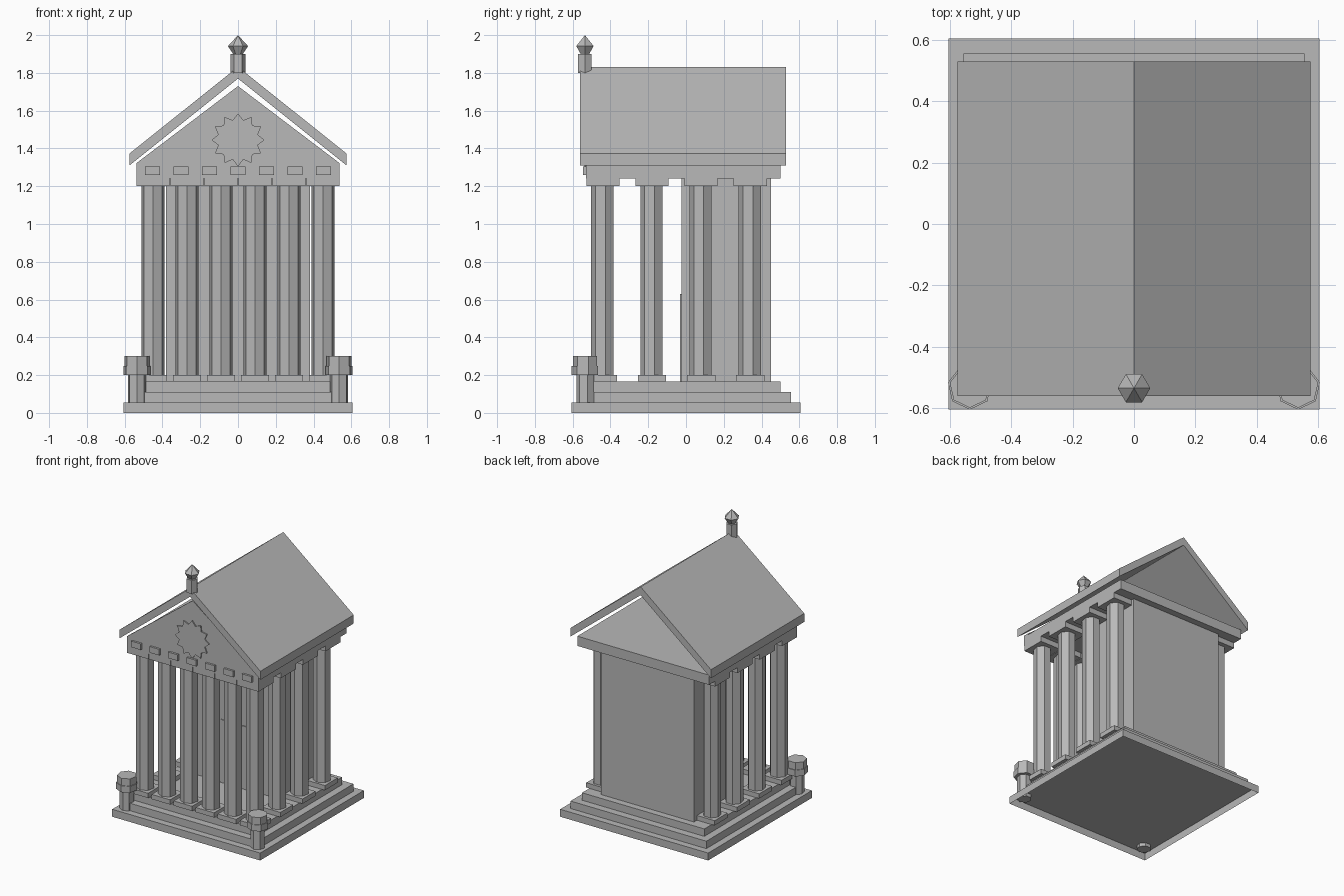
import bpy
import bmesh
from math import cos, sin, pi, radians

cube = bpy.data.objects.get("Cube")
if cube:
    bpy.data.objects.remove(cube, do_unlink=True)

stone = bpy.data.materials.new("grey_stone")
stone.use_nodes = True
GREY = (0.48, 0.48, 0.48, 1)
stone.diffuse_color = GREY
stone.node_tree.nodes["Principled BSDF"].inputs["Base Color"].default_value = GREY


def finish(name, bm):
    bmesh.ops.recalc_face_normals(bm, faces=bm.faces)
    mesh = bpy.data.meshes.new(name)
    bm.to_mesh(mesh)
    bm.free()
    mesh.materials.append(stone)
    obj = bpy.data.objects.new(name, mesh)
    bpy.context.collection.objects.link(obj)
    return obj


def box(name, x0, x1, y0, y1, z0, z1, open_bottom=False):
    bm = bmesh.new()
    bmesh.ops.create_cube(bm, size=1)
    for v in bm.verts:
        v.co.x = x1 if v.co.x > 0 else x0
        v.co.y = y1 if v.co.y > 0 else y0
        v.co.z = z1 if v.co.z > 0 else z0
    if open_bottom:
        low = [f for f in bm.faces if f.calc_center_median().z < z0 + 0.001]
        bmesh.ops.delete(bm, geom=low, context='FACES_ONLY')
    return finish(name, bm)


def turned(name, x, y, sides, profile, start):
    """Stack of regular polygons, given as (radius, height) pairs."""
    bm = bmesh.new()
    rings = []
    for r, z in profile:
        angles = [radians(start) + 2 * pi * i / sides for i in range(sides)]
        rings.append([bm.verts.new((x + r * cos(a), y + r * sin(a), z)) for a in angles])
    for low, high in zip(rings, rings[1:]):
        for i in range(sides):
            j = (i + 1) % sides
            bm.faces.new((low[i], low[j], high[j], high[i]))
    bm.faces.new(rings[0])
    bm.faces.new(rings[-1])
    bmesh.ops.remove_doubles(bm, verts=bm.verts, dist=0.0005)
    return finish(name, bm)


def extruded(name, outline, y0, y1):
    """Front outline in x and z, extruded from y0 to y1."""
    bm = bmesh.new()
    front = [bm.verts.new((x, y0, z)) for x, z in outline]
    back = [bm.verts.new((x, y1, z)) for x, z in outline]
    bm.faces.new(front)
    bm.faces.new(back)
    for i in range(len(outline)):
        j = (i + 1) % len(outline)
        bm.faces.new((front[i], front[j], back[j], back[i]))
    return finish(name, bm)


# Stepped base
box("base_slab", -0.605, 0.605, -0.605, 0.605, 0, 0.055, open_bottom=True)
box("middle_step", -0.555, 0.555, -0.555, 0.555, 0.055, 0.11)
box("top_step", -0.5, 0.5, -0.5, 0.5, 0.11, 0.165)

# Columns across the front and along both sides, with pads and capitals
spots = [(-0.45 + 0.18 * i, -0.44) for i in range(6)]
spots += [(side * 0.45, -0.44 + 0.26 * row) for side in (-1, 1) for row in (1, 2, 3)]
for x, y in spots:
    box("column_pad", x - 0.075, x + 0.075, y - 0.075, y + 0.075, 0.165, 0.2)
    turned("column", x, y, 7, [(0.062, 0.2), (0.062, 1.2)], -90)
    box("column_capital", x - 0.088, x + 0.088, y - 0.088, y + 0.088, 1.2, 1.24)

# Inner chamber and its door
box("chamber", -0.38, 0.38, -0.025, 0.45, 0.165, 1.24)
box("chamber_door", -0.12, 0.12, -0.032, -0.025, 0.165, 0.63)

# Beam and front gable
box("beam", -0.538, 0.538, -0.53, 0.5, 1.24, 1.312)
extruded("front_gable", [(-0.538, 1.312), (0.538, 1.312), (0.538, 1.322),
                         (0, 1.73), (-0.538, 1.322)], -0.53, -0.49)
for i in range(-3, 4):
    box("frieze_block", i * 0.151 - 0.039, i * 0.151 + 0.039, -0.545, -0.53, 1.26, 1.305)

# Sunburst plate on the gable
burst = []
for i in range(24):
    r = 0.14 if i % 2 == 0 else 0.108
    a = pi * i / 12
    burst.append((r * cos(a), 1.445 + r * sin(a)))
extruded("sunburst", burst, -0.538, -0.53)

# Pitched roof
extruded("roof", [(-0.575, 1.31), (0, 1.77), (0.575, 1.31),
                  (0.575, 1.373), (0, 1.832), (-0.575, 1.373)], -0.56, 0.53)

# Finial on the front of the ridge
turned("finial_post", 0, -0.535, 6, [(0.041, 1.8), (0.041, 1.9)], 0)
turned("finial_tip", 0, -0.535, 6, [(0.026, 1.9), (0.053, 1.942), (0, 2.0)], 0)

# Braziers on the front corners
for side in (-1, 1):
    x = side * 0.535
    turned("brazier_post", x, -0.532, 7, [(0.049, 0.03), (0.049, 0.2)], -90)
    turned("brazier_bowl", x, -0.532, 7,
           [(0.073, 0.2), (0.073, 0.247), (0.067, 0.247), (0.067, 0.3)], -90)
